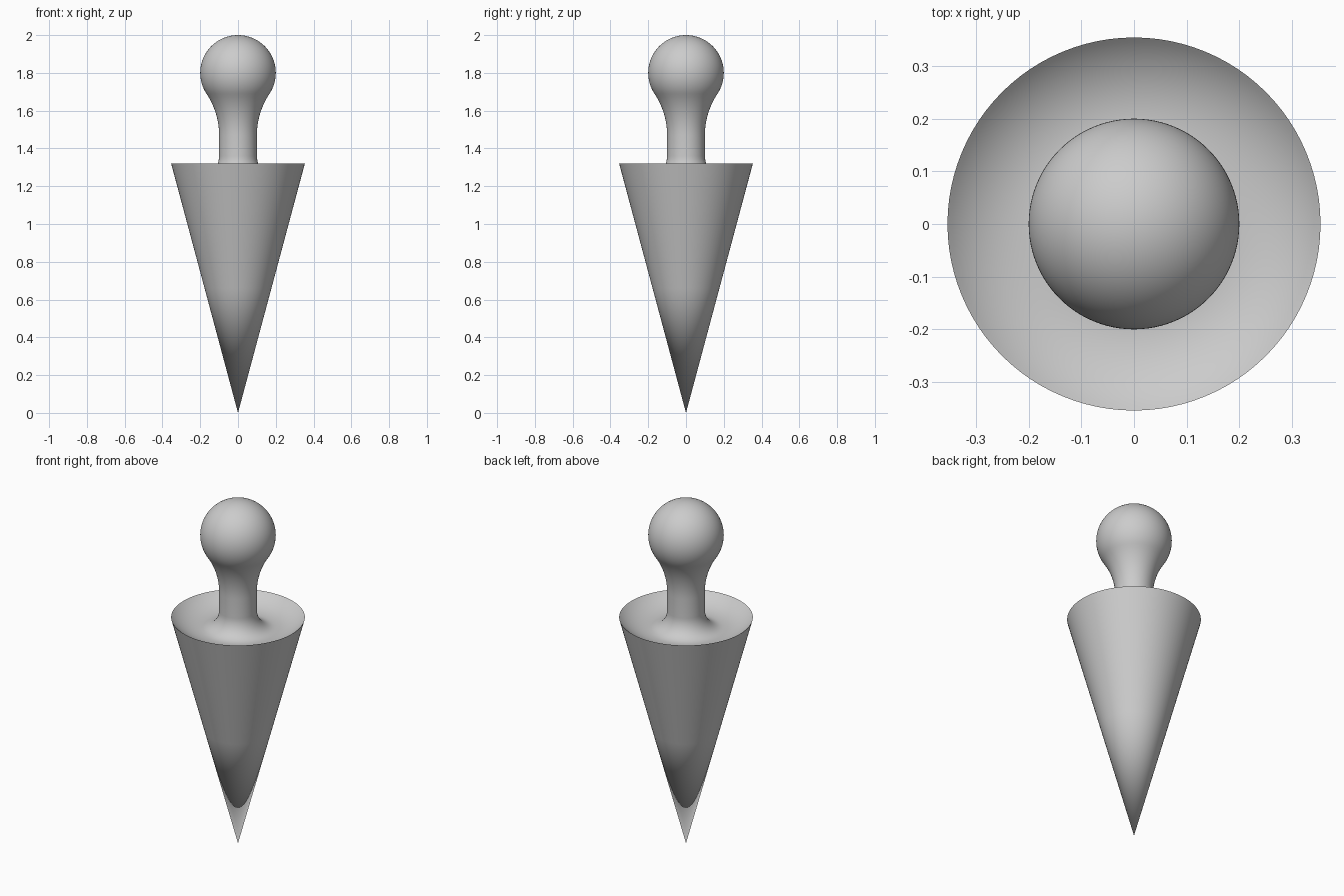
import bpy
import bmesh
from math import sin, cos, pi, radians, atan2, hypot

SEGMENTS = 96

cube = bpy.data.objects.get("Cube")
if cube:
    bpy.data.objects.remove(cube)

grey = bpy.data.materials.new("plain grey")
grey.use_nodes = True
COLOUR = (0.6, 0.6, 0.6, 1)
grey.diffuse_color = COLOUR
grey.node_tree.nodes["Principled BSDF"].inputs["Base Color"].default_value = COLOUR


def arc(cx, cz, rx, rz, start, end, steps):
    """Points on an elliptical arc in the radius-height plane."""
    angles = [start + (end - start) * i / steps for i in range(steps + 1)]
    return [(cx + rx * cos(a), cz + rz * sin(a)) for a in angles]


def lathe(name, profile):
    """Spin a profile about the vertical axis."""
    bm = bmesh.new()
    verts = [bm.verts.new((max(r, 0), 0, z)) for r, z in profile]
    edges = [bm.edges.new(pair) for pair in zip(verts, verts[1:])]
    bmesh.ops.spin(bm, geom=verts + edges, cent=(0, 0, 0), axis=(0, 0, 1),
                   angle=2 * pi, steps=SEGMENTS, use_duplicate=False)
    bmesh.ops.remove_doubles(bm, verts=bm.verts, dist=0.0001)
    bmesh.ops.recalc_face_normals(bm, faces=bm.faces)
    mesh = bpy.data.meshes.new(name)
    bm.to_mesh(mesh)
    bm.free()
    mesh.materials.append(grey)
    obj = bpy.data.objects.new(name, mesh)
    bpy.context.collection.objects.link(obj)
    bpy.ops.object.select_all(action="DESELECT")
    obj.select_set(True)
    bpy.context.view_layer.objects.active = obj
    bpy.ops.object.shade_smooth_by_angle(angle=radians(35))
    return obj


# Main dimensions
rim_r, rim_z = 0.354, 1.32
stem_r, stem_top = 0.1, 1.47
knob_r, knob_z = 0.2, 1.8
dish_r, dish_z = 0.195, 1.255

# Cone wall, point down
profile = [(0, 0), (rim_r * 0.5, rim_z * 0.5)]

# Hollow dish inside the rim, then the fillet up to the stem
width, depth = rim_r - dish_r, rim_z - dish_z
bowl = (width ** 2 + depth ** 2) / (2 * depth)
slope = atan2(width, bowl - depth)
profile += arc(dish_r, dish_z + bowl, bowl, bowl, -pi / 2 + slope, -pi / 2, 14)
fillet_w, fillet_h = dish_r - stem_r, 0.105
profile += arc(dish_r, dish_z + fillet_h, fillet_w, fillet_h, -pi / 2, -pi, 12)[1:]

# Stem flaring tangentially into the round knob
rise = knob_z - stem_top
flare = (rise ** 2 + stem_r ** 2 - knob_r ** 2) / (2 * (knob_r - stem_r))
meet = atan2(rise, stem_r + flare)
profile += arc(stem_r + flare, stem_top, flare, flare, pi, pi - meet, 12)
profile += arc(0, knob_z, knob_r, knob_r, -meet, pi / 2, 32)[1:]

lathe("cone_with_knob", profile)
